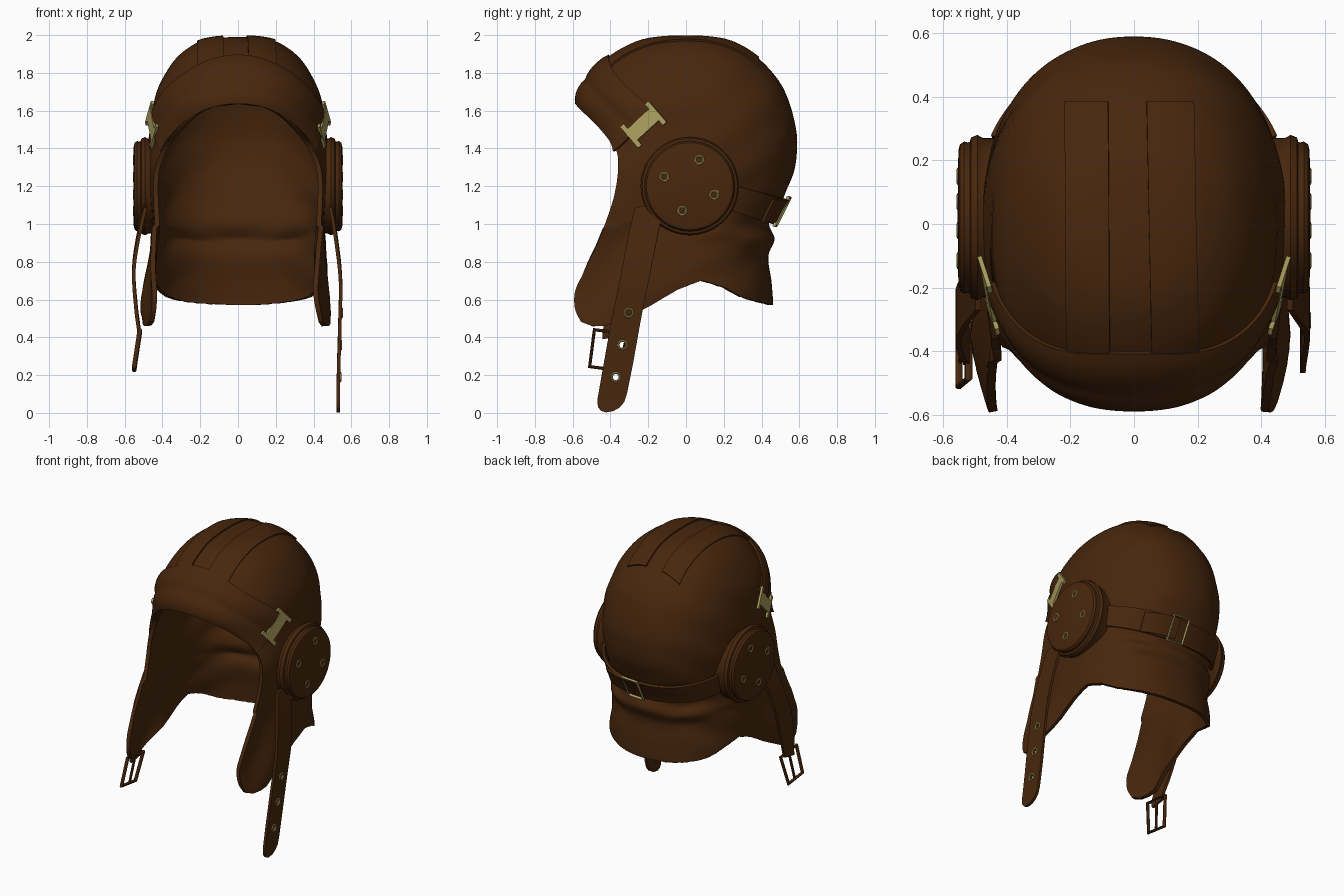
import bpy, bmesh
from math import sin, cos, pi, acos, copysign, exp
from mathutils import Vector, Matrix
from mathutils.bvhtree import BVHTree

if "Cube" in bpy.data.objects:
    bpy.data.objects.remove(bpy.data.objects["Cube"])

LEATHER, BRASS = bpy.data.materials.new("leather"), bpy.data.materials.new("brass")
LEATHER.diffuse_color, BRASS.diffuse_color = (0.065, 0.02, 0.004, 1), (0.40, 0.34, 0.11, 1)

def grid(name, rows, thick=0.0, offset=0, merge=0.0005):
    """Surface through rows of points, optionally thickened."""
    n = len(rows[0])
    verts = [Vector(p) for r in rows for p in r]
    faces = [(j*n+i, j*n+i+1, (j+1)*n+i+1, (j+1)*n+i)
             for j in range(len(rows)-1) for i in range(n-1)]
    me = bpy.data.meshes.new(name)
    me.from_pydata(verts, [], faces)
    bm = bmesh.new()
    bm.from_mesh(me)
    bmesh.ops.remove_doubles(bm, verts=bm.verts, dist=merge)
    bm.to_mesh(me)
    bm.free()
    me.materials.append(LEATHER)
    ob = bpy.data.objects.new(name, me)
    bpy.context.collection.objects.link(ob)
    if thick:
        m = ob.modifiers.new("thickness", 'SOLIDIFY')
        m.thickness, m.offset = thick, offset
    return ob, BVHTree.FromPolygons(verts, faces)

def tube(name, pts, r, mat, cyclic=True):
    cu = bpy.data.curves.new(name, 'CURVE')
    cu.dimensions, cu.bevel_depth, cu.bevel_resolution = '3D', r, 2
    sp = cu.splines.new('POLY')
    sp.points.add(len(pts)-1)
    for p, q in zip(sp.points, pts):
        p.co = (*q, 1)
    sp.use_cyclic_u = cyclic
    cu.materials.append(mat)
    bpy.context.collection.objects.link(bpy.data.objects.new(name, cu))

def eyelet(name, x, y, z):
    tube(name, [(x, y+.022*cos(k*pi/10), z+.022*sin(k*pi/10)) for k in range(20)], .006, BRASS)

def spline(tab, n):
    """Dense Catmull-Rom samples through table rows."""
    out = []
    for k in range(len(tab)-1):
        p = [tab[max(0, min(len(tab)-1, k+d))] for d in (-1, 0, 1, 2)]
        for t in [i/n for i in range(n)]:
            out.append(tuple(0.5*(2*b+(c-a)*t+(2*a-5*b+4*c-d)*t*t+(3*b-a-3*c+d)*t**3)
                             for a, b, c, d in zip(*p)))
    return out+[tab[-1]]

def look_up(tab, key):
    """Linear lookup in rows sorted by falling first value."""
    for p, q in zip(tab, tab[1:]):
        if key >= q[0]:
            t = max(0, min(1, (key-p[0])/(q[0]-p[0])))
            return tuple(a+(b-a)*t for a, b in zip(p, q))
    return tab[-1]

# Helmet rings: height, half width, front depth, back depth, front edge y
RINGS = spline([(1.99, .001, .001, .001, -.9), (1.984, .12, .14, .13, -.9),
                (1.958, .22, .265, .25, -.85), (1.88, .325, .405, .38, -.8),
                (1.76, .403, .52, .49, -.7), (1.64, .448, .572, .548, -.575),
                (1.5, .468, .57, .583, -.45), (1.4, .475, .62, .588, -.375),
                (1.28, .475, .85, .572, -.36), (1.14, .465, 1.1, .515, -.38),
                (1.0, .46, 1.3, .44, -.43), (.9, .462, 1.4, .47, -.475),
                (.8, .465, 1.5, .435, -.525), (.65, .47, 1.5, .452, -.58),
                (.54, .475, 1.5, .46, -.585), (.5, .475, 1.5, .46, -.555)], 7)
# Lower hem height by y
HEM = [(.46, .57), (.3, .61), (.2, .665), (.08, .70), (-.05, .65), (-.2, .56),
       (-.38, .47), (-.48, .455), (-.55, .475), (-.6, .53)]

def ring(row, th, off=0.0):
    """Point at angle th (0 = back) on a helmet ring."""
    z, a, bf, bb = row[:4]
    s, c = sin(th), cos(th)
    b = bb if c > 0 else bf
    return Vector((copysign(abs(s)**.9, s)*(a+off), copysign(abs(c)**.9, c)*(b+off),
                   z+off*2*max(0, z-1.5)))

def on_ring(z, th, off):
    return ring(look_up(RINGS, z), th, off)

# Leather shell with face opening, ear flaps, neck skirt and soft creases
rows = []
for r in RINGS:
    end = pi if -r[4] >= r[2] else pi-acos((-r[4]/r[2])**(1/.9))
    line = []
    for th in [end*i/48 for i in range(-48, 49)]:
        p = ring(r, th)
        fade = max(0, min(1, (1.9-r[0])/.15))*sin(th)**2
        w = .010*sin(24*p.z+7*abs(th)+(th > 0))*fade*max(0, cos(th)+.35)
        w += .008*sin(11*p.z+4*abs(th))*fade
        w += .012*sin(38*p.z+3*cos(3*th))*exp(-((p.z-1.0)/.16)**2)*max(0, cos(th))
        p.x *= 1+w
        p.y *= 1+w
        if r[0] < 1.0:
            t = (1-r[0])/.5
            p.z = 1-(1-look_up(HEM, p.y)[1])*t
            front = max(0, min(1, (-.15-p.y)/.2))
            p.x -= front*.035*sin(pi*t*.85)*(th < 0)
            p.x *= 1+front*.05*sin(5*t+9*p.y)
        line.append(p)
    rows.append(line)
bvh = grid("helmet_shell", rows, .026, -1, .003)[1]

# Brow band: two padded rolls wrapping the front between the clips
band = []
for t in [k/12 for k in range(13)]:
    puff = .006+.010*abs(sin(2*pi*t))**.6
    band.append([on_ring(1.885-.25*t-(.27-.02*t)*u*u, pi+u*(1.29-.31*t), puff)
                 for u in [i/24 for i in range(24, -25, -1)]])
grid("brow_band", band, .016)

# Crown strips draped over the top
for a, b, skew in ((-.212, -.078, .006), (.047, .193, .02)):
    strip = []
    for y in [.38-.81*j/24 for j in range(25)]:
        hits = [bvh.ray_cast(Vector((a+(b-a)*i/5-skew*y, y, 3)), Vector((0, 0, -1)))
                for i in range(6)]
        strip.append([h[0]+h[1]*copysign(.004, h[1].z) for h in hits])
    grid("crown_strip", strip, .012)

# Neck strap round the back with slide buckle and free tail
grid("neck_strap", [[on_ring(1.065+.07*(th/1.1)**2+h, th, .02)
                     for th in [1.1*i/20 for i in range(-20, 21)]]
                    for h in (.065, .03, 0, -.03, -.065)], .018)
tube("neck_buckle", [on_ring(z, th, .036) for th, z in
                     ((0, .99), (.2, .99), (.2, 1.14), (0, 1.14))], .009, BRASS)
grid("neck_strap_tail", [[on_ring(z, .1+.07*i, .036) for i in range(8)]
                         for z in (1.13, 1.07, 1.01)], .014)

# Ear cups, eyelets and brow clips on both sides
CUP = [(.25, .475), (.26, .492), (.252, .512), (.238, .516), (.236, .522),
       (.239, .534), (.23, .547), (.21, .552), (.001, .554)]
for s in (1, -1):
    side = Vector((-s, 0, 0))
    cup = [[(s*x, .02+r*cos(k*pi/24), 1.2+r*sin(k*pi/24)*s) for k in range(49)] for r, x in CUP]
    hits = [bvh.ray_cast(Vector((2*s, y, z)), side)[0].x for x, y, z in cup[0]]
    base = [(min(abs(h)-.004, .475)*s, p[1], p[2]) for h, p in zip(hits, cup[0])]
    grid("ear_cup", [base]+cup)
    for y, z in ((.07, 1.34), (-.115, 1.25), (.15, 1.155), (-.02, 1.07)):
        eyelet("cup_eyelet", s*.551, y, z)
    hit, n = bvh.ray_cast(Vector((2*s, -.22, 1.525)), side)[:2]
    n *= copysign(1, n.x*s)
    u = Vector((0, .14, .12))
    u = (u-n*u.dot(n)).normalized()
    axes = Matrix((u, n.cross(u), n)).transposed().to_4x4()
    for d, hu, hv in ((0, .09, .04), (.09, .013, .075), (-.09, .013, .075)):
        bpy.ops.mesh.primitive_cube_add(size=2)
        clip = bpy.context.object
        clip.name = "brow_clip"
        clip.data.materials.append(BRASS)
        clip.data.transform(Matrix.Translation(hit+n*.02+u*d) @ axes
                            @ Matrix.Diagonal((hu, hv, .007, 1)))

def chin_strap(name, path):
    """Ribbon through (x, y, z, half width) points."""
    return grid(name, [[(x, y+w*k/2, z+.18*w*k/2) for k in range(-2, 3)]
                       for x, y, z, w in path], .018)[0]

# Right chin strap with punched holes
right = chin_strap("chin_strap_right", spline(
    [(.49, -.19, 1.1, .08), (.515, -.225, .95, .08), (.542, -.27, .72, .08),
     (.54, -.315, .5, .08), (.533, -.36, .25, .08), (.53, -.39, .09, .078)], 5)
    + [(.53, -.397, .045, .07), (.53, -.401, .02, .05), (.53, -.404, .006, .02)])
cutters = []
for x, y, z in ((.542, -.303, .53), (.537, -.336, .36), (.533, -.372, .19)):
    eyelet("strap_eyelet", x+.008, y, z)
    bpy.ops.mesh.primitive_cylinder_add(vertices=20, radius=.02, depth=.1,
                                        location=(x, y, z), rotation=(0, pi/2, 0))
    cutters.append(bpy.context.object)
    cutters[-1].hide_render = True
    m = right.modifiers.new("hole", 'BOOLEAN')
    m.operation, m.object, m.solver = 'DIFFERENCE', cutters[-1], 'EXACT'

# Left chin strap with frame buckle
chin_strap("chin_strap_left", spline(
    [(-.49, -.19, 1.1, .08), (-.53, -.24, .92, .08), (-.552, -.29, .75, .08),
     (-.54, -.35, .56, .07), (-.525, -.385, .44, .055), (-.528, -.392, .40, .05)], 5))
tube("chin_buckle", [(-.52, -.485, .44), (-.55, -.51, .245), (-.55, -.355, .225),
                     (-.52, -.31, .42)], .012, LEATHER)
tube("buckle_prong", [(-.52, -.395, .44), (-.545, -.43, .235)], .009, LEATHER, False)

# Apply modifiers, drop cutters, smooth
bpy.context.view_layer.update()
for o in bpy.context.scene.objects:
    o.select_set(o not in cutters)
bpy.context.view_layer.objects.active = right
bpy.ops.object.convert(target='MESH')
for c in cutters:
    bpy.data.objects.remove(c)
bpy.ops.object.shade_smooth_by_angle(angle=0.7)

for m in bpy.data.materials:
    if m.users and not m.is_grease_pencil:
        m.use_nodes = True
        m.node_tree.nodes["Principled BSDF"].inputs["Base Color"].default_value = m.diffuse_color
